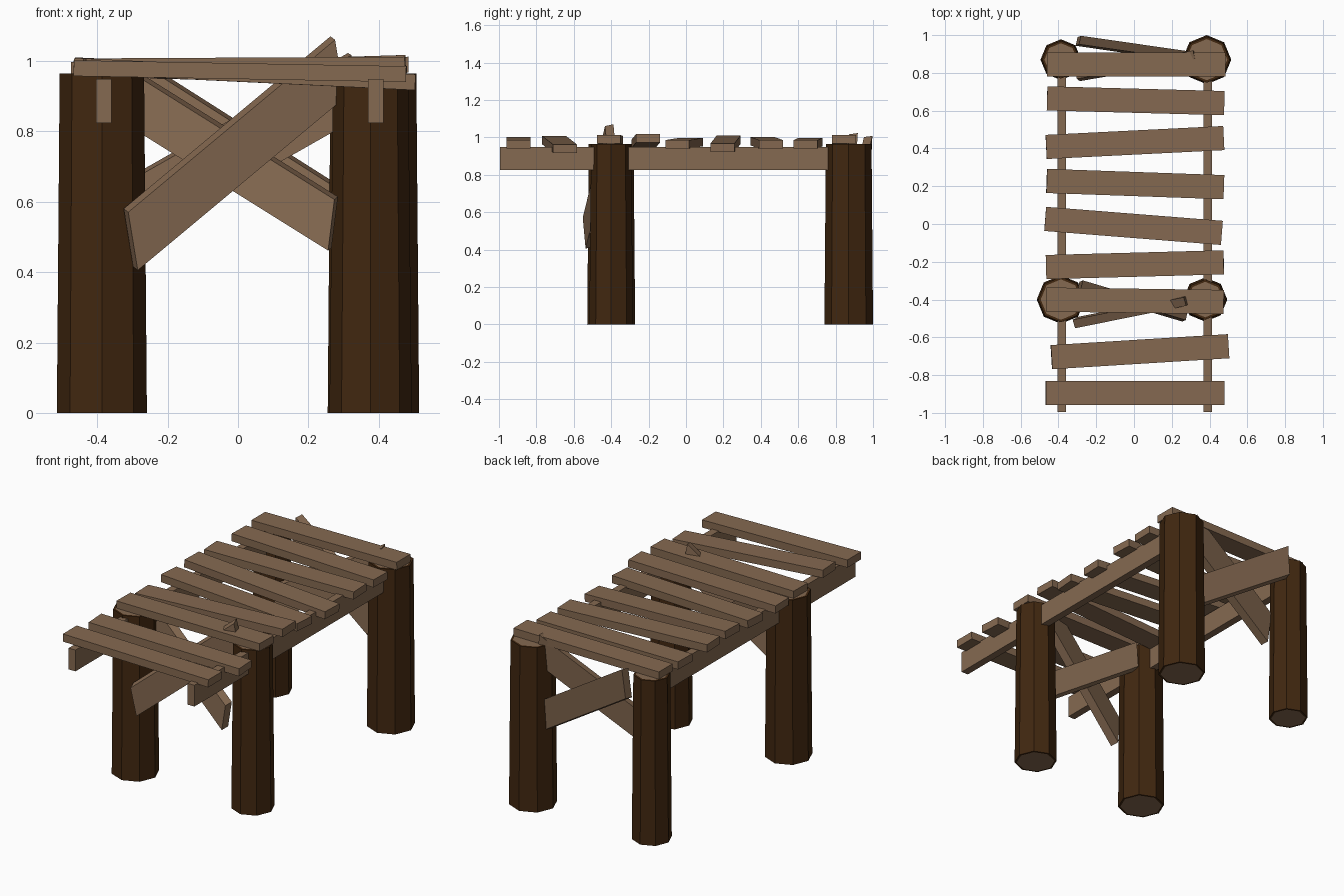
import bpy, bmesh
from math import cos, sin, pi
from mathutils import Vector as V

if "Cube" in bpy.data.objects:
    bpy.data.objects.remove(bpy.data.objects["Cube"])


def material(name, rgb):
    m = bpy.data.materials.new(name)
    m.diffuse_color = (*rgb, 1)
    m.use_nodes = True
    m.node_tree.nodes["Principled BSDF"].inputs["Base Color"].default_value = m.diffuse_color
    return m


bark = material("bark", (0.052, 0.020, 0.005))
wood = material("wood", (0.235, 0.142, 0.082))


def finish(name, bm, mats):
    bmesh.ops.recalc_face_normals(bm, faces=bm.faces)
    me = bpy.data.meshes.new(name)
    bm.to_mesh(me)
    bm.free()
    for m in mats:
        me.materials.append(m)
    ob = bpy.data.objects.new(name, me)
    bpy.context.collection.objects.link(ob)


def board(name, p, q, u, t):
    """Board from p to q; u and t are full width and thickness vectors."""
    p, q, u, t = V(p), V(q), V(u) / 2, V(t) / 2
    bm = bmesh.new()
    rings = [[bm.verts.new(c + a * u + b * t)
              for a, b in ((-1, -1), (1, -1), (1, 1), (-1, 1))] for c in (p, q)]
    for r in rings:
        bm.faces.new(r)
    for i in range(4):
        j = (i + 1) % 4
        bm.faces.new((rings[0][i], rings[0][j], rings[1][j], rings[1][i]))
    finish(name, bm, [wood])


def post(name, x, y, r_bottom, r_top, height=0.965):
    """Octagonal log with bark sides and bare wood end cuts."""
    bm = bmesh.new()
    profile = ((r_bottom - 0.012, 0), (r_bottom, 0), (r_top, height),
               (r_top - 0.013, height))
    rings = [[bm.verts.new((x + r * cos(k * pi / 4), y + r * sin(k * pi / 4), z))
              for k in range(8)] for r, z in profile]
    for lo, hi in zip(rings, rings[1:]):
        for i in range(8):
            j = (i + 1) % 8
            bm.faces.new((lo[i], lo[j], hi[j], hi[i]))
    for r in (rings[0], rings[-1]):
        bm.faces.new(r).material_index = 1
    finish(name, bm, [bark, wood])


# Posts
post("front_left_post", -0.387, -0.40, 0.128, 0.120)
post("front_right_post", 0.377, -0.40, 0.117, 0.107)
post("back_left_post", -0.387, 0.87, 0.108, 0.100)
post("back_right_post", 0.385, 0.87, 0.130, 0.122)

# Long beams under the deck
for side, x in (("left", -0.382), ("right", 0.391)):
    board(side + "_beam", (x, -0.995, 0.887), (x, 0.90, 0.887),
          (0.044, 0, 0), (0, 0, 0.125))

# Deck planks: left x, y, z and right x, y, z of the centre line
planks = [
    (-0.467, -0.895, 0.980, 0.478, -0.895, 0.963),
    (-0.437, -0.705, 0.985, 0.500, -0.647, 0.940),
    (-0.465, -0.400, 0.985, 0.475, -0.413, 0.990),
    (-0.465, -0.228, 0.965, 0.475, -0.203, 0.995),
    (-0.470, 0.027, 0.975, 0.465, -0.047, 0.963),
    (-0.462, 0.228, 0.988, 0.475, 0.195, 0.945),
    (-0.465, 0.408, 0.980, 0.475, 0.455, 0.963),
    (-0.460, 0.665, 0.975, 0.478, 0.640, 0.963),
    (-0.460, 0.845, 0.985, 0.485, 0.845, 0.990),
]
for i, (lx, ly, lz, rx, ry, rz) in enumerate(planks, 1):
    d = (V((rx, ry, rz)) - V((lx, ly, lz))).normalized()
    across = V((0, 0, 1)).cross(d).normalized()
    board(f"plank_{i}", (lx, ly, lz), (rx, ry, rz), across * 0.128,
          d.cross(across) * 0.045)

# Crossed braces, with steep skewed end cuts
board("front_brace_rising", (-0.305, -0.522, 0.493), (0.283, -0.403, 0.983),
      (-0.027, -0.015, 0.165), (-0.013, 0.045, 0.01))
board("front_brace_falling", (-0.285, -0.325, 0.885), (0.270, -0.490, 0.538),
      (0.018, 0.008, 0.145), (0.010, 0.045, 0.008))
board("back_brace_rising", (-0.30, 0.785, 0.575), (0.325, 0.890, 0.930),
      (-0.015, 0.012, 0.180), (-0.010, 0.045, 0.006))
board("back_brace_falling", (-0.295, 0.970, 0.920), (0.295, 0.885, 0.545),
      (0.018, 0.008, 0.170), (0.010, 0.045, 0.006))
